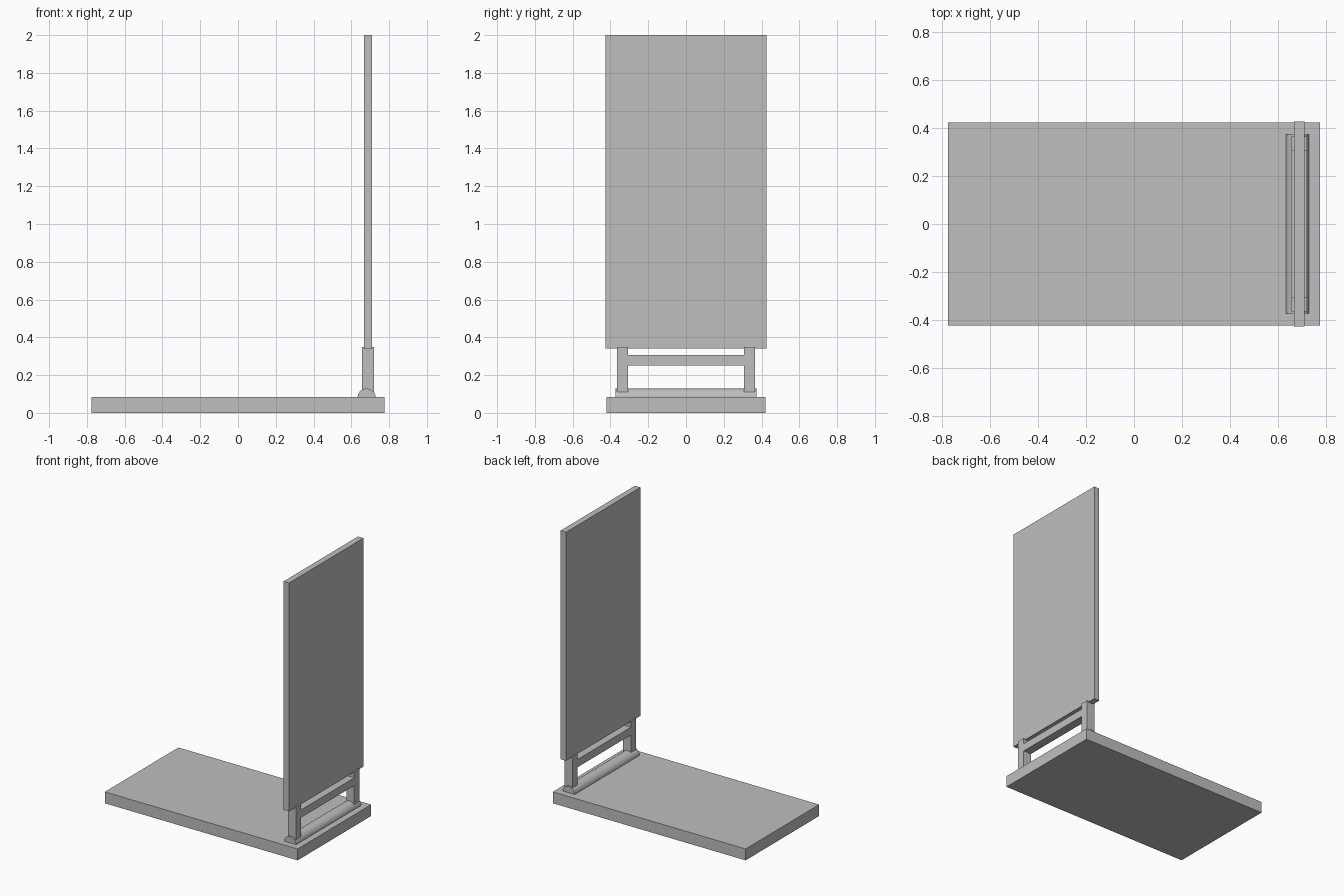
import bpy, bmesh, math
from mathutils import Matrix

if "Cube" in bpy.data.objects:
    bpy.data.objects.remove(bpy.data.objects["Cube"])

grey = bpy.data.materials.new("light grey")
grey.diffuse_color = (0.52, 0.52, 0.52, 1)
grey.use_nodes = True
grey.node_tree.nodes["Principled BSDF"].inputs["Base Color"].default_value = grey.diffuse_color


def finish(name, bm):
    bmesh.ops.recalc_face_normals(bm, faces=bm.faces)
    mesh = bpy.data.meshes.new(name)
    bm.to_mesh(mesh)
    bm.free()
    mesh.materials.append(grey)
    obj = bpy.data.objects.new(name, mesh)
    bpy.context.collection.objects.link(obj)
    return obj


def box(name, x, y, z):
    """Box from (min, max) ranges along each axis."""
    bm = bmesh.new()
    size = [b - a for a, b in (x, y, z)]
    mid = [(a + b) / 2 for a, b in (x, y, z)]
    bmesh.ops.create_cube(bm, size=1, matrix=Matrix.Translation(mid) @ Matrix.Diagonal((*size, 1)))
    return finish(name, bm)


# Flat base and upright panel
box("base_slab", (-0.775, 0.775), (-0.422, 0.422), (0, 0.083))
box("upright_panel", (0.666, 0.71), (-0.427, 0.427), (0.34, 2))

# Supporting frame: two posts and a crossbar
post_x = (0.656, 0.72)
box("left_post", post_x, (-0.364, -0.306), (0.11, 0.35))
box("right_post", post_x, (0.306, 0.364), (0.11, 0.35))
box("crossbar", post_x, (-0.306, 0.306), (0.25, 0.307))

# Half-round hinge bar lying on the base
bm = bmesh.new()
steps = 24
profile = [bm.verts.new((0.681 + 0.048 * math.cos(math.pi * i / steps), -0.373,
                         0.081 + 0.048 * math.sin(math.pi * i / steps)))
           for i in range(steps + 1)]
end = bm.faces.new(profile)
out = bmesh.ops.extrude_face_region(bm, geom=[end], use_keep_orig=True)
bmesh.ops.translate(bm, vec=(0, 0.746, 0),
                    verts=[g for g in out["geom"] if isinstance(g, bmesh.types.BMVert)])
hinge = finish("hinge_bar", bm)
bpy.context.view_layer.objects.active = hinge
hinge.select_set(True)
bpy.ops.object.shade_smooth_by_angle(angle=math.radians(30))
